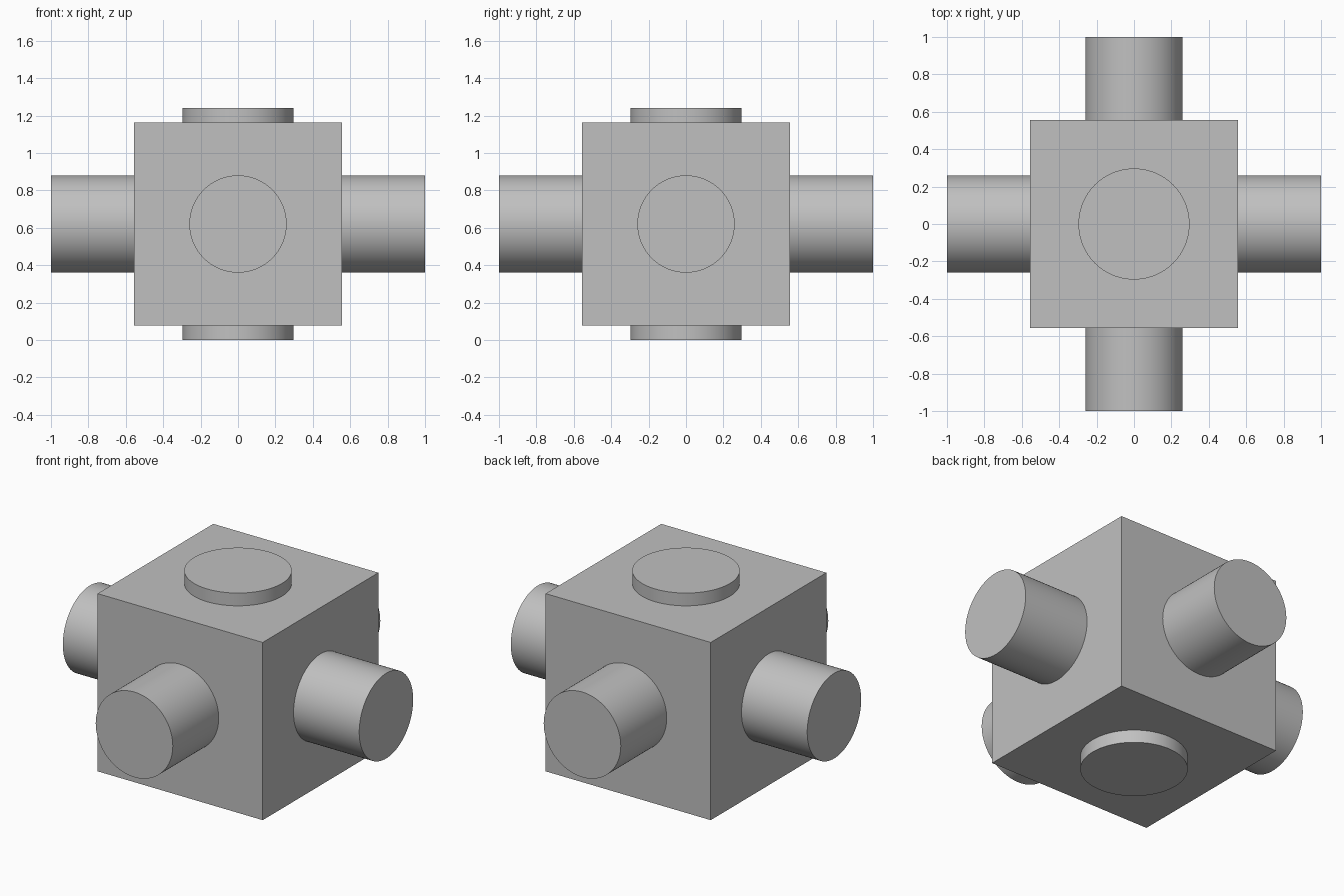
import bpy
from math import pi
from mathutils import Vector

cube = bpy.data.objects.get("Cube")
if cube:
    bpy.data.objects.remove(cube, do_unlink=True)

HALF = 0.557          # half width of the body
MID = 0.62            # height of the centre
BODY_HEIGHT = 1.084
SINK = 0.02           # depth each boss is set into the body

grey = bpy.data.materials.new("plain grey")
grey.use_nodes = True
colour = (0.53, 0.53, 0.53, 1)
grey.diffuse_color = colour
grey.node_tree.nodes["Principled BSDF"].inputs["Base Color"].default_value = colour


def boss(name, direction, radius, start, end):
    """Round boss running outward from the body along a direction."""
    d = Vector(direction)
    start -= SINK
    bpy.ops.mesh.primitive_cylinder_add(
        vertices=96, radius=radius, depth=end - start,
        location=Vector((0, 0, MID)) + d * (start + end) / 2,
        rotation=d.to_track_quat('Z', 'Y').to_euler())
    ob = bpy.context.object
    ob.name = name
    ob.data.materials.append(grey)
    bpy.ops.object.shade_smooth_by_angle(angle=pi / 6)


# Central block
bpy.ops.mesh.primitive_cube_add(size=1, location=(0, 0, MID))
body = bpy.context.object
body.name = "body_block"
body.scale = (2 * HALF, 2 * HALF, BODY_HEIGHT)
body.data.materials.append(grey)

# Four side stubs
for name, direction in (("left", (1, 0, 0)), ("right", (-1, 0, 0)),
                        ("front", (0, -1, 0)), ("back", (0, 1, 0))):
    boss(name + "_stub", direction, 0.26, HALF, 1.0)

# Shallow discs above and below
for name, z in (("top", 1), ("bottom", -1)):
    boss(name + "_disc", (0, 0, z), 0.297, BODY_HEIGHT / 2, MID)
